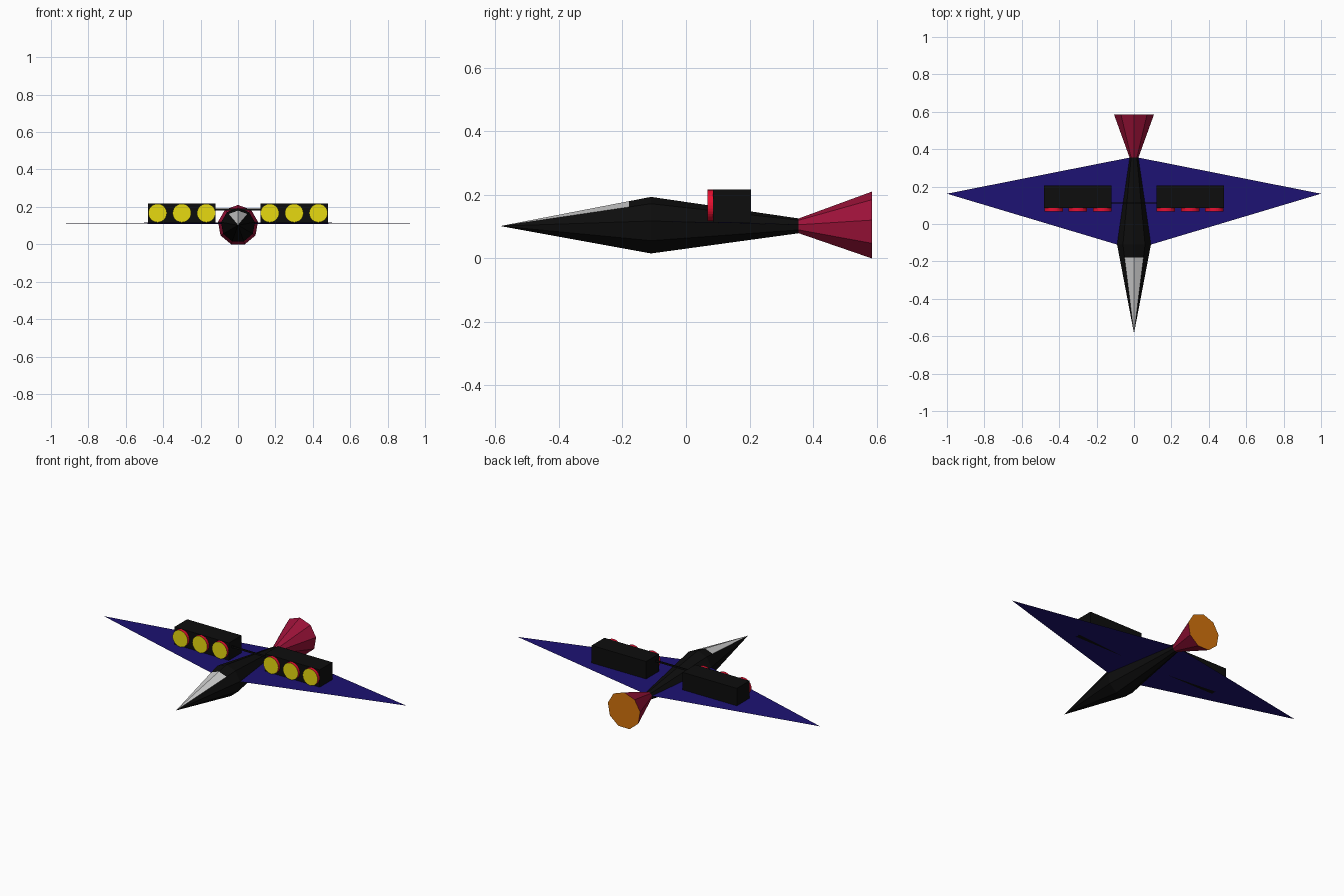
import bpy, bmesh
from math import sin, cos, tau

if "Cube" in bpy.data.objects:
    bpy.data.objects.remove(bpy.data.objects["Cube"])

SIDES, CZ = 9, 0.102


def mat(name, r, g, b):
    m = bpy.data.materials.new(name)
    m.diffuse_color = (r, g, b, 1)
    m.use_nodes = True
    m.node_tree.nodes["Principled BSDF"].inputs["Base Color"].default_value = m.diffuse_color
    return m


black = mat("black", 0.004, 0.004, 0.004)
navy = mat("navy", 0.012, 0.006, 0.17)
crimson = mat("crimson", 0.33, 0.006, 0.04)
orange = mat("orange", 0.65, 0.17, 0.004)
red = mat("red", 0.8, 0.005, 0.03)
yellow = mat("yellow", 0.8, 0.7, 0.005)
glass = mat("glass", 0.6, 0.6, 0.6)


def finish(name, bm, *mats):
    bmesh.ops.recalc_face_normals(bm, faces=bm.faces)
    me = bpy.data.meshes.new(name)
    bm.to_mesh(me)
    bm.free()
    for m in mats:
        me.materials.append(m)
    ob = bpy.data.objects.new(name, me)
    bpy.context.collection.objects.link(ob)
    return ob


def loft(stations, n=SIDES, cx=0, cz=CZ):
    """Rings along y from (y, radius), first corner up; closed at both ends."""
    bm = bmesh.new()
    rings = []
    for y, r in stations:
        if r == 0:
            rings.append([bm.verts.new((cx, y, cz))] * n)
        else:
            rings.append([bm.verts.new((cx + r * sin(tau * i / n), y, cz + r * cos(tau * i / n)))
                          for i in range(n)])
    for a, b in zip(rings, rings[1:]):
        for i in range(n):
            j = (i + 1) % n
            bm.faces.new(list(dict.fromkeys((a[i], a[j], b[j], b[i]))))
    for (y, r), ring in zip(stations, rings):
        if r and y in (stations[0][0], stations[-1][0]):
            bm.faces.new(ring)
    return bm


def box(name, x0, x1, y0, y1, z0, z1, m):
    bm = bmesh.new()
    bmesh.ops.create_cube(bm, size=1)
    for v in bm.verts:
        v.co = ((x0 + x1) / 2 + v.co.x * (x1 - x0),
                (y0 + y1) / 2 + v.co.y * (y1 - y0),
                (z0 + z1) / 2 + v.co.z * (z1 - z0))
    return finish(name, bm, m)


# Fuselage, with the two upper nose faces as the windscreen
bm = loft([(-0.585, 0), (-0.18, 0.0783), (-0.11, 0.0918), (0.355, 0.024)])
for f in bm.faces:
    c = f.calc_center_median()
    if c.y < -0.2 and c.z > CZ + 0.03 and abs(c.x) < 0.02:
        f.material_index = 1
finish("fuselage", bm, black, glass)

# Tail nozzle with glowing end
bm = loft([(0.355, 0.024), (0.585, 0.1083)])
for f in bm.faces:
    if f.calc_center_median().y > 0.58:
        f.material_index = 1
finish("tail_nozzle", bm, crimson, orange)

for s, side in ((-1, "left"), (1, "right")):
    # Thin wing running out from the widest fuselage edge
    bm = bmesh.new()
    bm.faces.new([bm.verts.new(p) for p in
                  ((s * 0.09, -0.11, 0.117), (s, 0.162, 0.113), (s * 0.023, 0.355, 0.107))])
    finish(side + "_wing", bm, navy)
    # Engine block with three round intakes
    xs = sorted((s * 0.12, s * 0.48))
    box(side + "_engine_block", *xs, 0.085, 0.205, 0.113, 0.217, black)
    for k in range(3):
        bm = loft([(0.067, 0.0495), (0.09, 0.0495)], 32, s * (0.17 + 0.13 * k), 0.167)
        for f in bm.faces:
            if f.calc_center_median().y < 0.07:
                f.material_index = 1
        ob = finish(f"{side}_intake_{k + 1}", bm, red, yellow)

# Slim rod joining the engine blocks
box("engine_rod", -0.13, 0.13, 0.109, 0.115, 0.181, 0.191, black)
